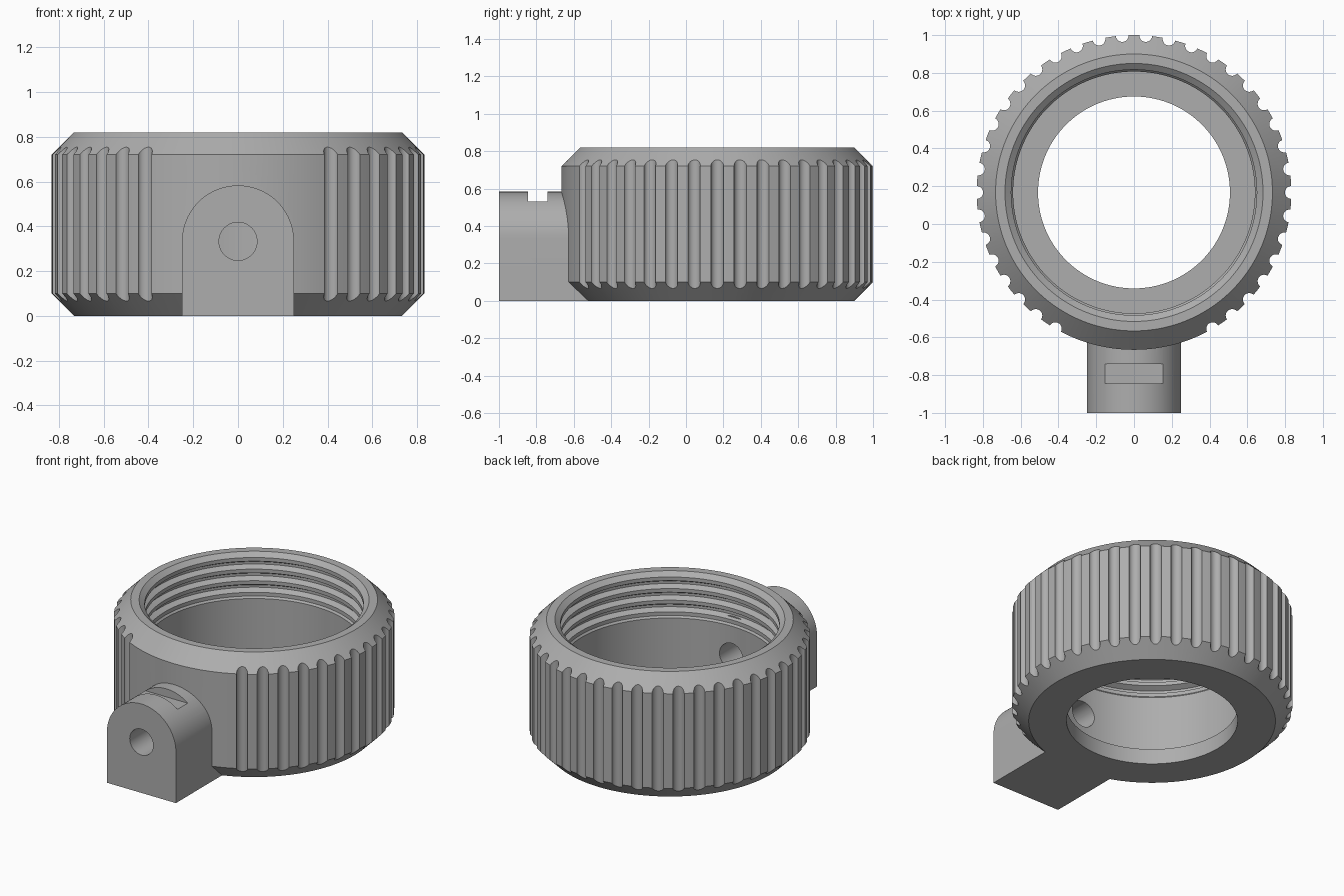
import bpy, bmesh, math
from mathutils import Matrix, Vector

cube = bpy.data.objects.get("Cube")
if cube:
    bpy.data.objects.remove(cube, do_unlink=True)

CY = 0.167          # ring axis position along y
R, H, C = 0.833, 0.82, 0.10
PIN_Z, LUG_R = 0.333, 0.25

grey = bpy.data.materials.new("plain_grey")
grey.use_nodes = True
COLOUR = (0.42, 0.42, 0.42, 1)
grey.diffuse_color = COLOUR
grey.node_tree.nodes["Principled BSDF"].inputs["Base Color"].default_value = COLOUR


def finish(name, bm):
    bmesh.ops.recalc_face_normals(bm, faces=bm.faces)
    mesh = bpy.data.meshes.new(name)
    bm.to_mesh(mesh)
    bm.free()
    mesh.materials.append(grey)
    obj = bpy.data.objects.new(name, mesh)
    bpy.context.collection.objects.link(obj)
    return obj


def lathe(name, profile, steps=168):
    """Revolve a closed (radius, z) loop about the ring axis."""
    bm = bmesh.new()
    rings = []
    for i in range(steps):
        a = math.tau * i / steps
        rings.append([bm.verts.new((r * math.sin(a), CY - r * math.cos(a), z))
                      for r, z in profile])
    n = len(profile)
    for i in range(steps):
        p, q = rings[i], rings[(i + 1) % steps]
        for k in range(n):
            m = (k + 1) % n
            bm.faces.new((p[k], q[k], q[m], p[m]))
    return finish(name, bm)


def cylinder(bm, radius, depth, matrix, segments):
    bmesh.ops.create_cone(bm, cap_ends=True, segments=segments, radius1=radius,
                          radius2=radius, depth=depth, matrix=matrix)


def combine(target, other, operation):
    """Apply a boolean and remove the helper."""
    mod = target.modifiers.new(operation.lower(), 'BOOLEAN')
    mod.operation = operation
    mod.solver = 'EXACT'
    mod.object = other
    bpy.context.view_layer.objects.active = target
    bpy.ops.object.modifier_apply(modifier=mod.name)
    bpy.data.objects.remove(other, do_unlink=True)


# Ring: chamfered outside, threaded bore above a plain bore and a bottom lip
profile = [(0.508, 0), (R - C, 0), (R, C), (R, H - C), (R - C, H), (0.683, H)]
pitch = 0.076
for i in range(4):
    top = H - i * pitch
    if i:
        profile += [(0.683, top + 0.008), (0.683, top - 0.008)]
    profile += [(0.65, top - 0.026), (0.65, top - 0.05)]
profile += [(0.64, 0.53), (0.64, C), (0.508, C)]
ring = lathe("grip_ring", profile)

# Grip flutes all round, except at the lug
bm = bmesh.new()
step = math.tau / 42
for i in range(3, 39):
    a = (i + 0.5) * step
    spot = Vector((R * math.sin(a), CY - R * math.cos(a), H / 2))
    cylinder(bm, 0.034, 1.2, Matrix.Translation(spot), 20)
combine(ring, finish("flute_cutter", bm), 'DIFFERENCE')

# Arched lug at the front
bm = bmesh.new()
outline = [(-LUG_R, 0), (LUG_R, 0)]
for i in range(49):
    a = math.pi * i / 48
    outline.append((LUG_R * math.cos(a), PIN_Z + LUG_R * math.sin(a)))
face = bm.faces.new([bm.verts.new((x, -1, z)) for x, z in outline])
moved = bmesh.ops.extrude_face_region(bm, geom=[face])["geom"]
bmesh.ops.translate(bm, vec=(0, 0.5, 0),
                    verts=[v for v in moved if isinstance(v, bmesh.types.BMVert)])
lug = finish("front_lug", bm)

# Flat notch across the top of the lug
bm = bmesh.new()
bmesh.ops.create_cube(bm, size=1, matrix=Matrix.Translation((0, -0.793, 0.63))
                      @ Matrix.Diagonal((0.8, 0.105, 0.2, 1)))
combine(lug, finish("notch_cutter", bm), 'DIFFERENCE')
combine(ring, lug, 'UNION')

# Pin hole through the lug into the bore
bm = bmesh.new()
cylinder(bm, 0.085, 1.0, Matrix.Translation((0, -0.7, PIN_Z))
         @ Matrix.Rotation(math.pi / 2, 4, 'X'), 48)
combine(ring, finish("pin_cutter", bm), 'DIFFERENCE')

ring.name = "grip_ring_with_lug"
bpy.ops.object.select_all(action='DESELECT')
ring.select_set(True)
bpy.context.view_layer.objects.active = ring
bpy.ops.object.shade_smooth_by_angle(angle=math.radians(25))
